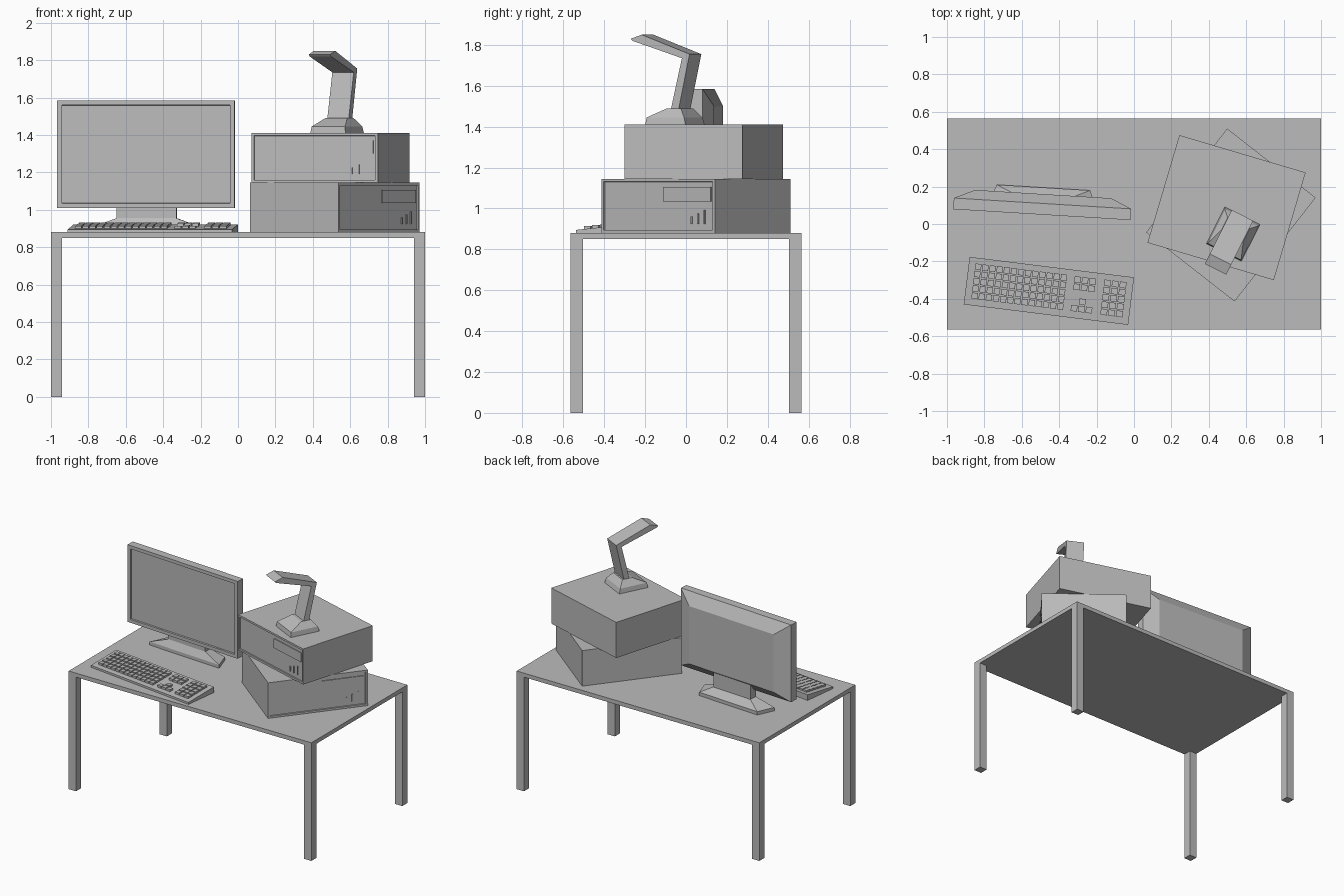
import bpy, bmesh
from math import radians
from mathutils import Matrix, Vector

old = bpy.data.objects.get("Cube")
if old:
    bpy.data.objects.remove(old, do_unlink=True)

GREY = 0.5
grey = bpy.data.materials.new("plain grey")
grey.use_nodes = True
grey.diffuse_color = (GREY, GREY, GREY, 1)
grey.node_tree.nodes["Principled BSDF"].inputs["Base Color"].default_value = (GREY, GREY, GREY, 1)


def finish(name, bm, place=Matrix()):
    """Turn a bmesh into a placed, flat-shaded object."""
    bmesh.ops.recalc_face_normals(bm, faces=bm.faces)
    mesh = bpy.data.meshes.new(name)
    bm.to_mesh(mesh)
    bm.free()
    mesh.materials.append(grey)
    obj = bpy.data.objects.new(name, mesh)
    obj.matrix_world = place
    bpy.context.collection.objects.link(obj)
    return obj


def add_box(bm, lo, hi):
    lo, hi = Vector(lo), Vector(hi)
    m = Matrix.Translation((lo + hi) / 2) @ Matrix.Diagonal((*(hi - lo), 1))
    bmesh.ops.create_cube(bm, size=1, matrix=m)


def box(name, lo, hi, place=Matrix()):
    bm = bmesh.new()
    add_box(bm, lo, hi)
    return finish(name, bm, place)


def loft(name, rings, place=Matrix()):
    """Skin a stack of equal-length rings and cap both ends."""
    bm = bmesh.new()
    loops = [[bm.verts.new(p) for p in ring] for ring in rings]
    for a, b in zip(loops, loops[1:]):
        for i in range(len(a)):
            j = (i + 1) % len(a)
            bm.faces.new((a[i], a[j], b[j], b[i]))
    bm.faces.new(loops[0])
    bm.faces.new(loops[-1])
    return finish(name, bm, place)


def rect(w, y0, y1, z):
    return [(-w, y0, z), (w, y0, z), (w, y1, z), (-w, y1, z)]


def side_profile(name, points, w, place):
    """Extrude a (y, z) side profile across the width."""
    return loft(name, [[(s * w, y, z) for y, z in points] for s in (-1, 1)], place)


def framed_box(name, lo, hi, border, depth, place):
    """Box with a recessed panel in its front face."""
    bm = bmesh.new()
    add_box(bm, lo, hi)
    bm.normal_update()
    front = min(bm.faces, key=lambda f: f.calc_center_median().y)
    bmesh.ops.inset_region(bm, faces=[front], thickness=border)
    rim = bmesh.ops.inset_region(bm, faces=[front], thickness=0.002)
    bmesh.ops.translate(bm, verts=front.verts, vec=(0, depth, 0))
    return finish(name, bm, place)


def placed(x, y, z, degrees):
    return Matrix.Translation((x, y, z)) @ Matrix.Rotation(radians(degrees), 4, 'Z')


# Table
TOP = 0.88
box("table_top", (-1, -0.565, 0.85), (1, 0.565, TOP))
for sx, xn in ((-1, "right"), (1, "left")):
    for sy, yn in ((-1, "front"), (1, "back")):
        xs, ys = sorted((sx, sx * 0.94)), sorted((sy * 0.565, sy * 0.505))
        box(f"{yn}_{xn}_leg", (xs[0], ys[0], 0), (xs[1], ys[1], 0.85))

# Monitor
at = placed(-0.4925, 0.05, TOP, -3.5)
framed_box("monitor_frame", (-0.475, 0, 0.13), (0.475, 0.06, 0.705), 0.035, 0.012, at)
loft("monitor_back", [
    [(-0.475, 0.06, 0.13), (0.475, 0.06, 0.13), (0.475, 0.06, 0.705), (-0.475, 0.06, 0.705)],
    [(-0.365, 0.11, 0.19), (0.365, 0.11, 0.19), (0.365, 0.11, 0.62), (-0.365, 0.11, 0.62)],
], at)
box("monitor_neck", (-0.16, 0.045, 0.06), (0.16, 0.105, 0.24), at)


def foot_ring(front, back, y0, y1, z):
    return [(-front, y0, z), (front, y0, z), (back, y1, z), (-back, y1, z)]


loft("monitor_foot", [
    foot_ring(0.3, 0.25, 0.02, 0.145, 0),
    foot_ring(0.3, 0.25, 0.02, 0.145, 0.025),
    foot_ring(0.16, 0.16, 0.045, 0.105, 0.075),
], at)

# Two stacked computer cases
W, D, H = 0.352, 0.3, 0.265
for name, at in (("lower", placed(0.518, 0.048, TOP, 52)),
                 ("upper", placed(0.495, 0.0875, TOP + H, -16.5))):
    framed_box(f"{name}_case", (-W, -D, 0), (W, D, H), 0.02, 0.008, at)
    box(f"{name}_drive_bay", (0.03, -D + 0.002, 0.155), (0.325, -D + 0.009, 0.225), at)
    for i in range(3):
        x = 0.2 + 0.04 * i
        box(f"{name}_vent_{i + 1}", (x, -D + 0.002, 0.045),
            (x + 0.008, -D + 0.009, 0.08 + 0.016 * i), at)

# Desk lamp
at = placed(0.53, -0.054, TOP + 2 * H, -26.7)
loft("lamp_base", [
    rect(0.105, -0.11, 0.11, 0),
    rect(0.1, -0.105, 0.1, 0.035),
    rect(0.066, -0.01, 0.065, 0.08),
], at)
side_profile("lamp_arm", [
    (0.01, 0.075), (0.052, 0.075), (0.112, 0.345), (-0.15, 0.44),
    (-0.21, 0.42), (-0.2, 0.41), (0.07, 0.325),
], 0.064, at)

# Keyboard: wedge body, then blocks of keys lying on its slope
at = placed(-0.455, -0.3575, TOP, -7.1)
FRONT, BACK, HALF = 0.015, 0.042, 0.128
side_profile("keyboard_body", [
    (-HALF, 0), (HALF, 0), (HALF, BACK), (-HALF, FRONT),
], 0.443, at)


def key_block(name, x0, x1, y0, y1, cols, rows):
    bm = bmesh.new()
    dx, dy = (x1 - x0) / cols, (y1 - y0) / rows
    for c in range(cols):
        for r in range(rows):
            x, y = x0 + c * dx, y0 + r * dy
            z = FRONT + (BACK - FRONT) * (y + dy / 2 + HALF) / (2 * HALF)
            add_box(bm, (x + 0.003, y + 0.003, z - 0.004), (x + dx - 0.003, y + dy - 0.003, z + 0.014))
    finish(name, bm, at)


key_block("main_keys", -0.41, 0.09, -0.095, 0.1, 13, 5)
key_block("navigation_keys", 0.125, 0.245, 0.02, 0.098, 3, 2)
key_block("arrow_up_key", 0.165, 0.205, -0.056, -0.017, 1, 1)
key_block("arrow_keys", 0.125, 0.245, -0.095, -0.056, 3, 1)
key_block("number_keys", 0.285, 0.41, -0.095, 0.1, 3, 5)
